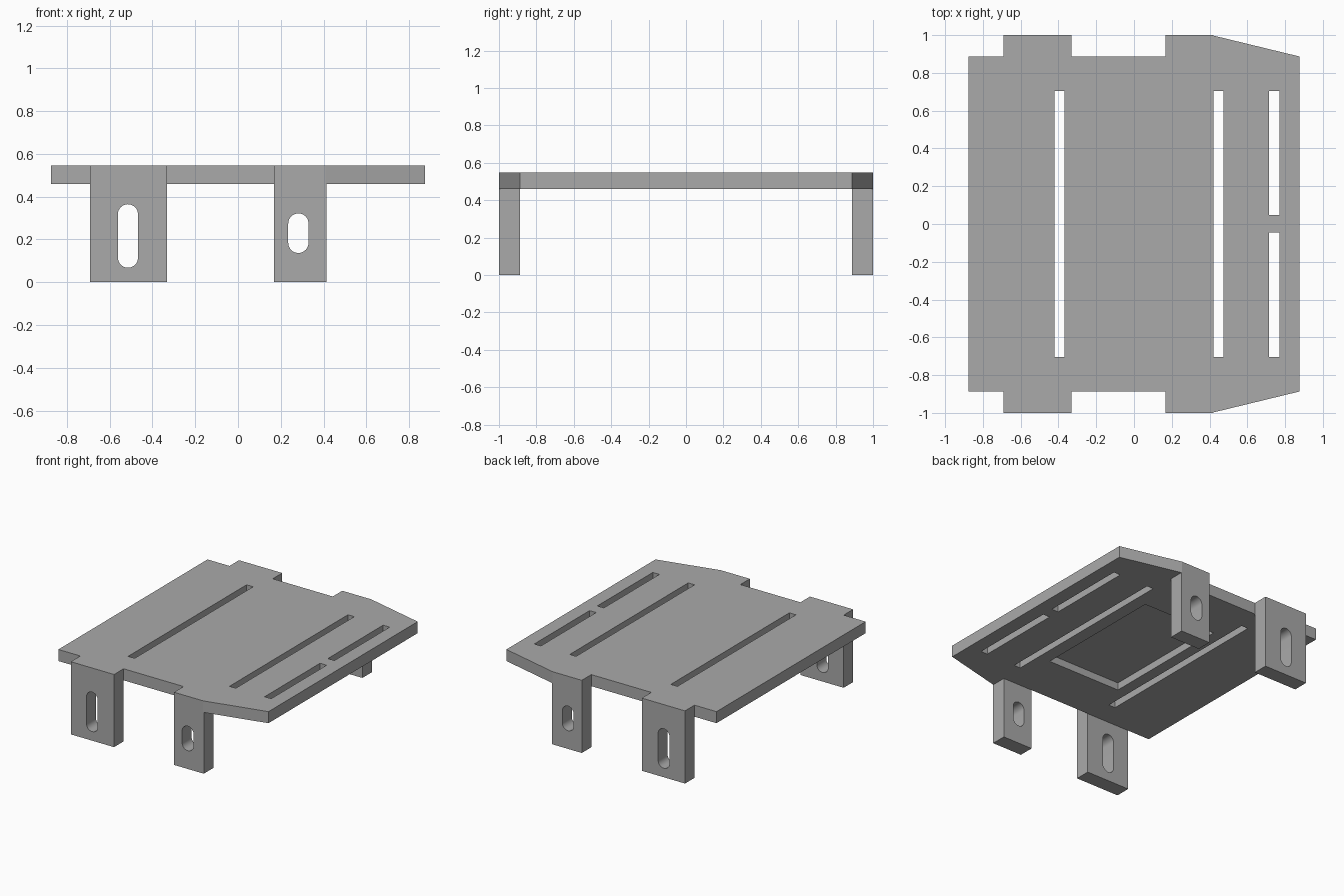
import bpy, bmesh, math
from mathutils import Vector

cube = bpy.data.objects.get("Cube")
if cube:
    bpy.data.objects.remove(cube, do_unlink=True)

grey = bpy.data.materials.new("plain_grey")
grey.use_nodes = True
GREY = (0.4, 0.4, 0.4, 1)
grey.diffuse_color = GREY
grey.node_tree.nodes["Principled BSDF"].inputs["Base Color"].default_value = GREY

BOTTOM, TOP = 0.46, 0.547   # deck faces
INNER, OUTER = 0.887, 1.0   # leg faces along y
HALF_X = 0.875


def prism(name, points, sweep):
    """Extrude a closed outline of 3D points along a vector."""
    bm = bmesh.new()
    face = bm.faces.new([bm.verts.new(p) for p in points])
    out = bmesh.ops.extrude_face_region(bm, geom=[face])
    verts = [g for g in out["geom"] if isinstance(g, bmesh.types.BMVert)]
    bmesh.ops.translate(bm, verts=verts, vec=Vector(sweep))
    bmesh.ops.recalc_face_normals(bm, faces=bm.faces)
    mesh = bpy.data.meshes.new(name)
    bm.to_mesh(mesh)
    bm.free()
    mesh.materials.append(grey)
    obj = bpy.data.objects.new(name, mesh)
    bpy.context.collection.objects.link(obj)
    return obj


def box(name, x0, x1, y0, y1, z0, z1):
    base = [(x0, y0, z0), (x1, y0, z0), (x1, y1, z0), (x0, y1, z0)]
    return prism(name, base, (0, 0, z1 - z0))


def cut(target, cutter):
    """Subtract the cutter and throw it away."""
    mod = target.modifiers.new("cut", 'BOOLEAN')
    mod.operation, mod.solver, mod.object = 'DIFFERENCE', 'EXACT', cutter
    bpy.context.view_layer.objects.active = target
    bpy.ops.object.modifier_apply(modifier=mod.name)
    bpy.data.objects.remove(cutter, do_unlink=True)


# Deck: tabbed outline with tapered corners on one end
front_edge = [(-HALF_X, INNER), (-0.692, INNER), (-0.692, OUTER), (-0.332, OUTER),
              (-0.332, INNER), (0.168, INNER), (0.168, OUTER), (0.41, OUTER),
              (HALF_X, INNER)]
outline = [(x, -y, BOTTOM) for x, y in front_edge]
outline += [(x, y, BOTTOM) for x, y in reversed(front_edge)]
deck = prism("deck", outline, (0, 0, TOP - BOTTOM))

# Long slots through the deck
for x0, x1, y0, y1 in [(-0.422, -0.367, -0.705, 0.705), (0.422, 0.475, -0.705, 0.705),
                       (0.715, 0.77, 0.047, 0.705), (0.715, 0.77, -0.705, -0.045)]:
    cut(deck, box("slot_cutter", x0, x1, y0, y1, 0.3, 0.7))

# Shallow pocket under the deck
cut(deck, box("pocket_cutter", -0.282, 0.325, -0.507, 0.507, 0.3, BOTTOM + 0.055))


def oblong(x0, x1, z0, z1, y, steps=16):
    """Upright round-ended outline."""
    r, cx = (x1 - x0) / 2, (x0 + x1) / 2
    points = []
    for start, cz in ((0, z1 - r), (math.pi, z0 + r)):
        for i in range(steps + 1):
            a = start + math.pi * i / steps
            points.append((cx + r * math.cos(a), y, cz + r * math.sin(a)))
    return points


# Legs with round-ended mounting holes, on both sides
legs = [("wide_leg", -0.692, -0.332, (-0.562, -0.468, 0.068, 0.365)),
        ("narrow_leg", 0.168, 0.415, (0.235, 0.33, 0.137, 0.322))]
for name, x0, x1, hole in legs:
    for side, y0, y1 in (("front", -OUTER, -INNER), ("back", INNER, OUTER)):
        leg = box(f"{side}_{name}", x0, x1, y0, y1, 0, BOTTOM)
        cut(leg, prism("hole_cutter", oblong(*hole, y0 - 0.1), (0, 0.4, 0)))
        bpy.ops.object.select_all(action='DESELECT')
        leg.select_set(True)
        bpy.context.view_layer.objects.active = leg
        bpy.ops.object.shade_smooth_by_angle(angle=math.radians(30))
